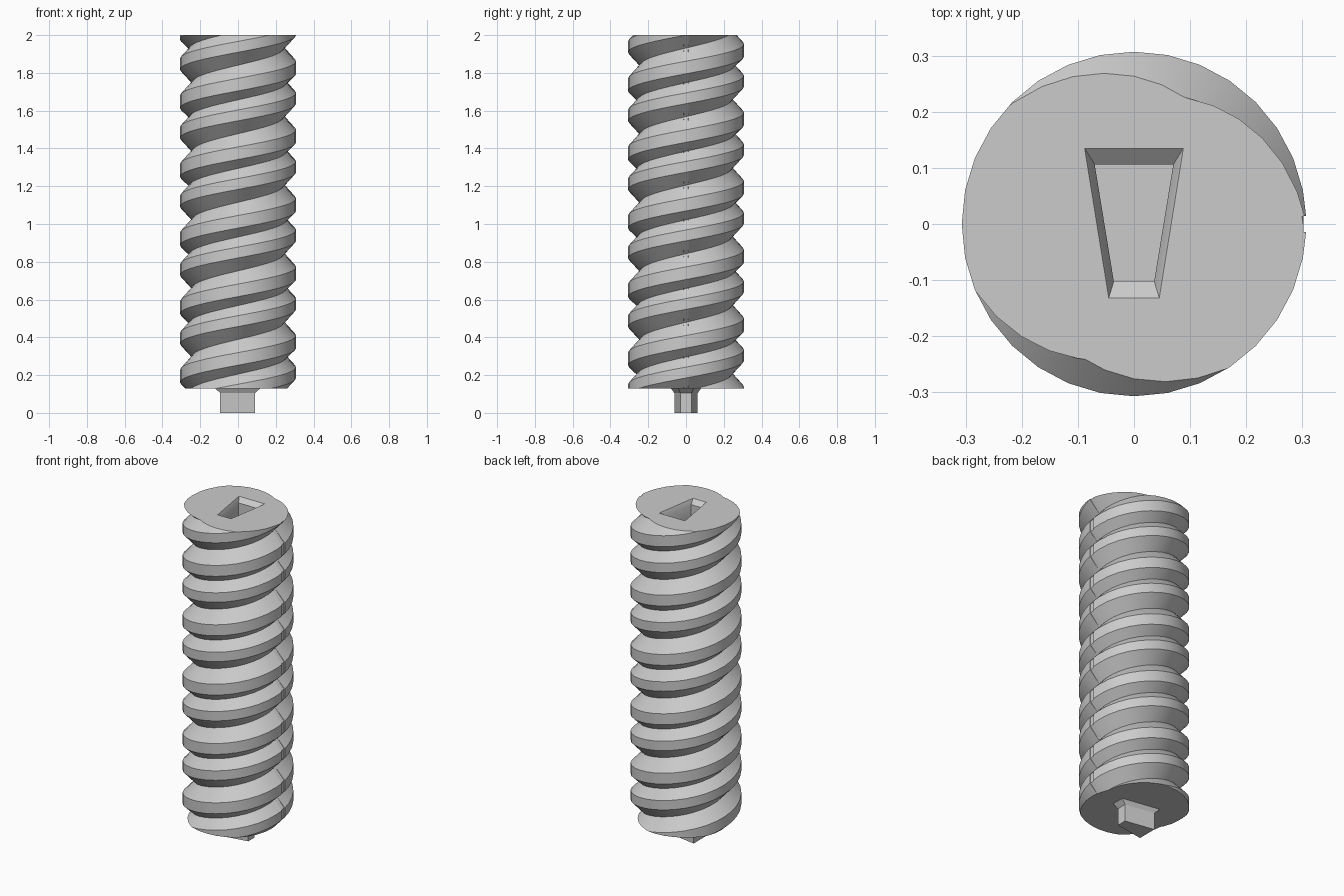
import bpy, bmesh, math
from mathutils import Vector

cube = bpy.data.objects.get("Cube")
if cube:
    bpy.data.objects.remove(cube, do_unlink=True)

TOP, BASE, LEAD, RADIUS = 2.0, 0.13, 0.363, 0.307
SLOT_RADIUS = 0.302

grey = bpy.data.materials.new("light_grey")
grey.use_nodes = True
grey.diffuse_color = (0.6, 0.6, 0.6, 1)
grey.node_tree.nodes["Principled BSDF"].inputs["Base Color"].default_value = (0.6, 0.6, 0.6, 1)


def make_object(name, bm):
    bmesh.ops.recalc_face_normals(bm, faces=bm.faces[:])
    mesh = bpy.data.meshes.new(name)
    bm.to_mesh(mesh)
    bm.free()
    mesh.materials.append(grey)
    obj = bpy.data.objects.new(name, mesh)
    bpy.context.collection.objects.link(obj)
    return obj


def select_only(obj):
    bpy.ops.object.select_all(action='DESELECT')
    obj.select_set(True)
    bpy.context.view_layer.objects.active = obj


def wedge_loft(name, levels, turned=False):
    """Stack of trapezoids: (z, half_wide, half_narrow, wide_end, narrow_end)."""
    bm = bmesh.new()
    rings = []
    for z, wide, narrow, far, near in levels:
        pts = [(-wide, far), (wide, far), (narrow, near), (-narrow, near)]
        if turned:
            pts = [(-y, x) for x, y in pts]
        rings.append([bm.verts.new((x, y, z)) for x, y in pts])
    for low, high in zip(rings, rings[1:]):
        for i in range(4):
            j = (i + 1) % 4
            bm.faces.new((low[i], low[j], high[j], high[i]))
    bm.faces.new(rings[0])
    bm.faces.new(rings[-1])
    return make_object(name, bm)


# Threaded body: one deep and one shallow V groove wound as a double helix,
# with a thin upright slot along the +x side of the crests
profile = [(303, RADIUS), (250, 0.257), (203, RADIUS),
           (137, RADIUS), (68, 0.243), (0, RADIUS)]
rows = [(a + 360 * turn, r) for turn in range(6, -3, -1) for a, r in profile]
columns = [(2.6, SLOT_RADIUS), (2.7, RADIUS)]
columns += [(k * 11.25, RADIUS) for k in range(1, 32)]
columns += [(357.3, RADIUS), (357.4, SLOT_RADIUS)]

bm = bmesh.new()
grid = []
for angle, limit in columns:
    t = math.radians(angle)
    grid.append([bm.verts.new((min(r, limit) * math.cos(t), min(r, limit) * math.sin(t),
                               TOP + LEAD * (angle - a) / 360)) for a, r in rows])
for c, col in enumerate(grid):
    last = c == len(grid) - 1
    nxt = grid[0][len(profile):] if last else grid[c + 1]
    for i in range(min(len(col), len(nxt)) - 1):
        bm.faces.new((col[i], nxt[i], nxt[i + 1], col[i + 1]))

# Trim both ends flat and cap them
for z, up in ((TOP, 1), (BASE, -1)):
    cut = bmesh.ops.bisect_plane(
        bm, geom=bm.verts[:] + bm.edges[:] + bm.faces[:], dist=1e-6,
        plane_co=Vector((0, 0, z)), plane_no=Vector((0, 0, up)), clear_outer=True)
    rim = [e for e in cut["geom_cut"]
           if isinstance(e, bmesh.types.BMEdge) and e.is_boundary]
    bmesh.ops.edgenet_fill(bm, edges=rim)
body = make_object("threaded_body", bm)

# Tapered socket in the top
socket = wedge_loft("socket_cutter", [
    (TOP - 0.15, 0.07, 0.036, 0.106, -0.102),
    (TOP - 0.025, 0.07, 0.036, 0.106, -0.102),
    (TOP, 0.088, 0.045, 0.135, -0.132),
    (TOP + 0.05, 0.088, 0.045, 0.135, -0.132)])
socket.hide_render = True
cutter = body.modifiers.new("socket", 'BOOLEAN')
cutter.operation = 'DIFFERENCE'
cutter.solver = 'EXACT'
cutter.object = socket
select_only(body)
bpy.ops.object.modifier_apply(modifier=cutter.name)
bpy.data.objects.remove(socket, do_unlink=True)

select_only(body)
bpy.ops.object.shade_smooth_by_angle(angle=math.radians(30))

# Matching wedge peg under the body, turned a quarter
wedge_loft("bottom_peg", [
    (0, 0.062, 0.03, 0.095, -0.09),
    (BASE - 0.025, 0.062, 0.03, 0.095, -0.09),
    (BASE, 0.08, 0.04, 0.12, -0.118),
    (BASE + 0.02, 0.08, 0.04, 0.12, -0.118)], turned=True)
